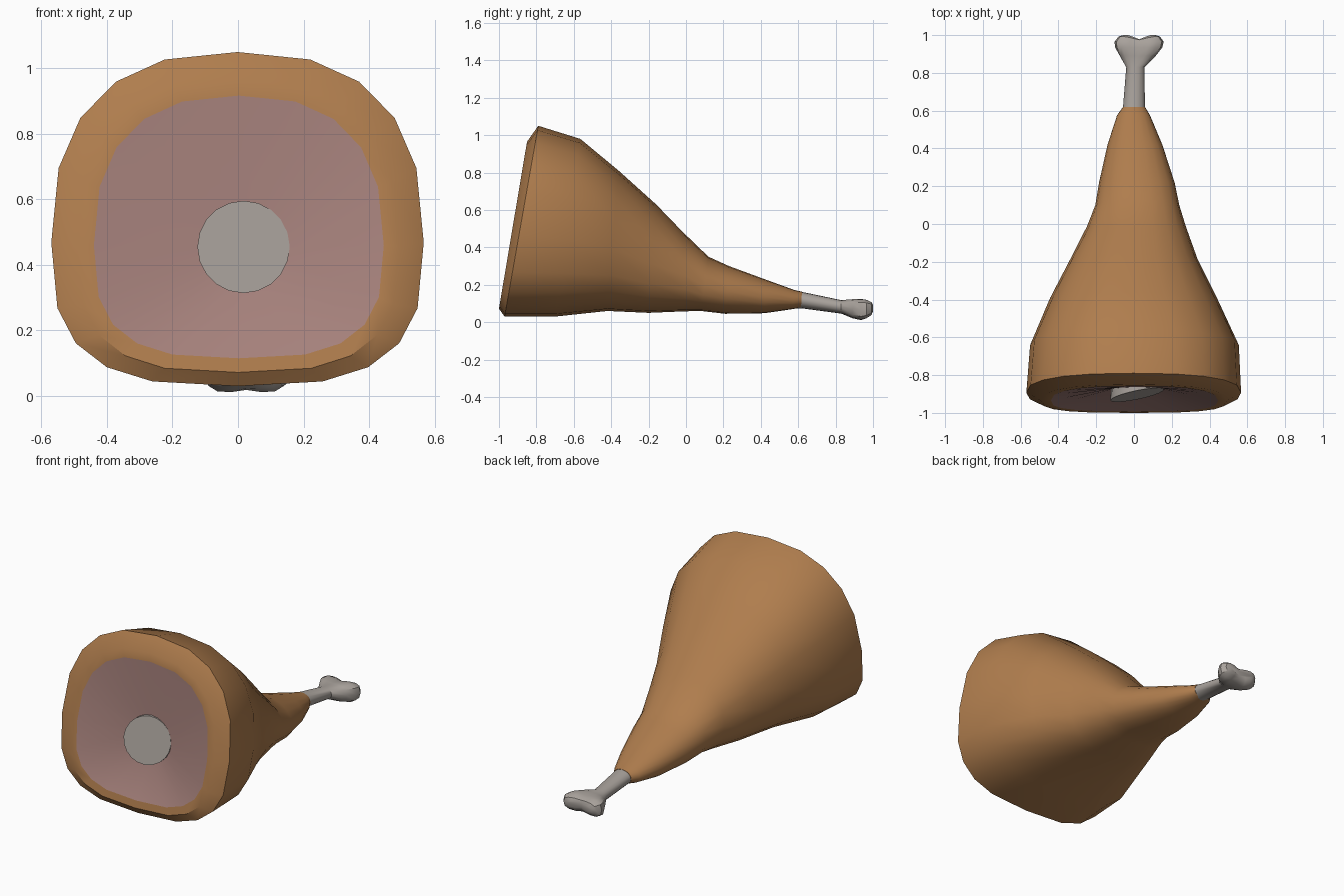
import bpy, bmesh, math

if "Cube" in bpy.data.objects:
    bpy.data.objects.remove(bpy.data.objects["Cube"])


def material(name, rgb):
    m = bpy.data.materials.new(name)
    m.diffuse_color = (*rgb, 1)
    m.use_nodes = True
    m.node_tree.nodes["Principled BSDF"].inputs["Base Color"].default_value = m.diffuse_color
    return m


SKIN = material("skin_brown", (0.43, 0.205, 0.075))
MEAT = material("meat_pink", (0.38, 0.22, 0.20))
BONE = material("bone_grey", (0.40, 0.365, 0.335))


def section(ytop, ztop, ybot, zbot, xl, xr, n_up=2.5, n_low=3.0, f=0.43, count=20):
    """Rounded closed loop lying in a plane leaning from (ybot,zbot) to (ytop,ztop)."""
    pts = []
    for i in range(count):
        a = 2 * math.pi * i / count
        c, s = math.sin(a), math.cos(a)
        n = n_up if s >= 0 else n_low
        u = math.copysign(abs(c) ** (2 / n), c)
        v = math.copysign(abs(s) ** (2 / n), s)
        t = f + v * ((1 - f) if v > 0 else f)
        pts.append(((xl + xr) / 2 + u * (xr - xl) / 2,
                    ybot + t * (ytop - ybot), zbot + t * (ztop - zbot)))
    return pts


def loft(name, rings, mat, cap_start=False, cap_end=False, angle=30):
    bm = bmesh.new()
    loops = [[bm.verts.new(p) for p in r] for r in rings]
    for a, b in zip(loops, loops[1:]):
        for i in range(len(a)):
            j = (i + 1) % len(a)
            bm.faces.new((a[i], a[j], b[j], b[i]))
    if cap_start:
        bm.faces.new(loops[0][::-1])
    if cap_end:
        bm.faces.new(loops[-1])
    bmesh.ops.recalc_face_normals(bm, faces=bm.faces)
    me = bpy.data.meshes.new(name)
    bm.to_mesh(me)
    bm.free()
    me.materials.append(mat)
    ob = bpy.data.objects.new(name, me)
    bpy.context.collection.objects.link(ob)
    bpy.ops.object.select_all(action='DESELECT')
    ob.select_set(True)
    bpy.context.view_layer.objects.active = ob
    bpy.ops.object.shade_smooth_by_angle(angle=math.radians(angle))
    return ob


# Skin: cut edge, bevelled rim, then tapering down to the shank
cut_edge = section(-0.858, 0.917, -0.992, 0.115, -0.44, 0.445)
skin = [
    (-0.85, 0.965, -1.0, 0.072, -0.49, 0.49),
    (-0.79, 1.05, -0.97, 0.03, -0.57, 0.567),
    (-0.565, 0.98, -0.70, 0.03, -0.55, 0.555),
    (-0.36, 0.81, -0.42, 0.06, -0.445, 0.44),
    (-0.16, 0.63, -0.20, 0.05, -0.335, 0.335),
    (-0.02, 0.485, -0.01, 0.058, -0.25, 0.275),
    (0.12, 0.35, 0.08, 0.06, -0.205, 0.24),
    (0.23, 0.30, 0.21, 0.045, -0.185, 0.215),
    (0.42, 0.23, 0.42, 0.048, -0.14, 0.15),
    (0.58, 0.172, 0.57, 0.07, -0.09, 0.085),
    (0.62, 0.163, 0.615, 0.078, -0.06, 0.06),
]
rings = [cut_edge]
for k, s in enumerate(skin):
    w = min(1, max(0, (k - 1) / 6))
    rings.append(section(*s, n_up=2.5 - 0.4 * w, n_low=3 - 0.8 * w, f=0.43 + 0.04 * w))
loft("skin", rings, SKIN, cap_end=True)

# Cut meat: shallow hollow around the bone
CX, CZ, R = 0.017, 0.455, 0.138


def bone_ring(r, depth):
    pts = []
    for i in range(20):
        a = 2 * math.pi * i / 20
        dx, dz = r * math.sin(a), r * math.cos(a)
        pts.append((CX + dx, depth(dx, dz), CZ + dz))
    return pts


loft("cut_meat", [cut_edge, bone_ring(R - 0.02, lambda x, z: -0.87 + 0.05 * z)], MEAT,
     cap_end=True)

# Cut bone end: tilted disc standing out of the meat
loft("cut_bone", [bone_ring(R + 0.003, lambda x, z: -0.905 + 0.2 * x + 0.17 * z),
                  bone_ring(R, lambda x, z: -0.83)], BONE, cap_start=True, cap_end=True)


# Shank bone with a two-lobed knuckle
def knuckle_ring(y, cx, hx, cz, hz, pinch=0.0, notch=0.0, count=16):
    pts = []
    for i in range(count):
        a = 2 * math.pi * i / count
        u, v = math.sin(a), math.cos(a)
        middle = max(0, 1 - abs(u) / 0.65)
        pts.append((cx + hx * u, y - notch * middle,
                    cz + hz * math.copysign(abs(v) ** (1 - 0.4 * (pinch > 0)), v)
                    * (1 - pinch * middle)))
    return pts


loft("shank_bone", [
    knuckle_ring(0.55, 0.0, 0.06, 0.12, 0.045),
    knuckle_ring(0.62, 0.0, 0.058, 0.118, 0.044),
    knuckle_ring(0.83, 0.007, 0.048, 0.082, 0.036),
    knuckle_ring(0.89, 0.02, 0.095, 0.072, 0.056, 0.12),
    knuckle_ring(0.935, 0.025, 0.125, 0.068, 0.066, 0.25),
    knuckle_ring(0.965, 0.027, 0.13, 0.07, 0.06, 0.3, 0.005),
    knuckle_ring(0.992, 0.028, 0.11, 0.073, 0.042, 0.3, 0.017),
    knuckle_ring(1.0, 0.028, 0.085, 0.074, 0.02, 0.3, 0.022),
], BONE, cap_start=True, cap_end=True, angle=35)
